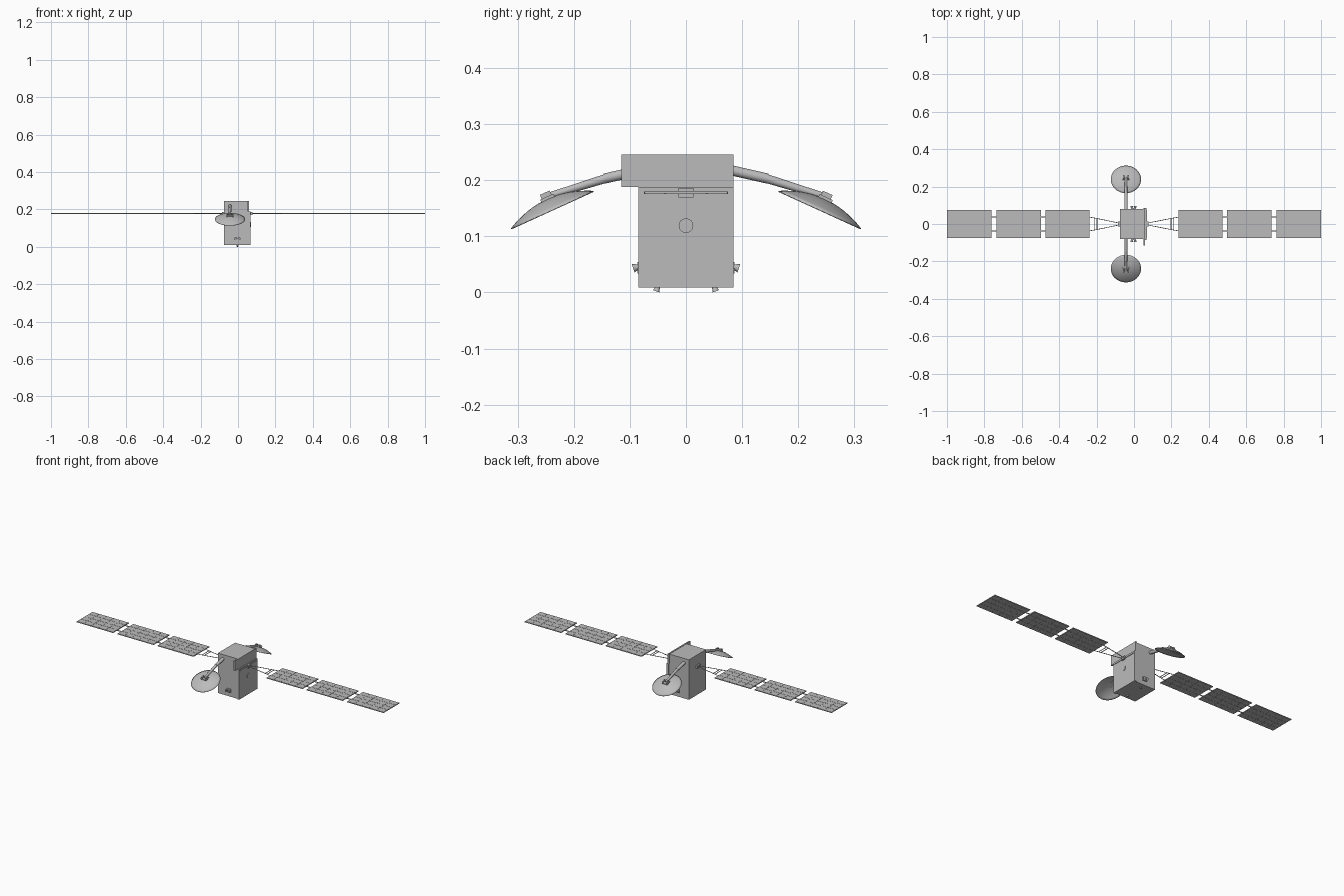
import bpy, bmesh, math
from mathutils import Vector, Matrix

cube = bpy.data.objects.get("Cube")
if cube:
    bpy.data.objects.remove(cube, do_unlink=True)

grey = bpy.data.materials.new("satellite grey")
grey.use_nodes = True
grey.diffuse_color = (0.5, 0.5, 0.5, 1)
grey.node_tree.nodes["Principled BSDF"].inputs["Base Color"].default_value = grey.diffuse_color


def finish(name, bm, smooth=False):
    mesh = bpy.data.meshes.new(name)
    bm.to_mesh(mesh)
    bm.free()
    mesh.materials.append(grey)
    obj = bpy.data.objects.new(name, mesh)
    bpy.context.collection.objects.link(obj)
    if smooth:
        bpy.ops.object.select_all(action='DESELECT')
        obj.select_set(True)
        bpy.context.view_layer.objects.active = obj
        bpy.ops.object.shade_smooth_by_angle(angle=math.radians(35))
    return obj


def add_box(bm, lo, hi):
    lo, hi = Vector(lo), Vector(hi)
    size = hi - lo
    mat = Matrix.Translation((lo + hi) / 2) @ Matrix.Diagonal((abs(size.x), abs(size.y), abs(size.z), 1))
    bmesh.ops.create_cube(bm, size=1, matrix=mat)


def add_rod(bm, a, b, r1, r2=None, sides=16):
    a, b = Vector(a), Vector(b)
    turn = (b - a).to_track_quat('Z', 'Y').to_matrix().to_4x4()
    bmesh.ops.create_cone(bm, cap_ends=True, segments=sides, radius1=r1, radius2=r1 if r2 is None else r2,
                          depth=(b - a).length, matrix=Matrix.Translation((a + b) / 2) @ turn)


def box(name, lo, hi):
    bm = bmesh.new()
    add_box(bm, lo, hi)
    return finish(name, bm)


def rod(name, a, b, r1, r2=None, sides=16):
    bm = bmesh.new()
    add_rod(bm, a, b, r1, r2, sides)
    return finish(name, bm, True)


# Main bus with its overhanging upper plate and lower side panel
box("bus_body", (-0.075, -0.08, 0.008), (0.055, 0.08, 0.243))
box("upper_side_plate", (0.052, -0.115, 0.187), (0.06, 0.085, 0.245))
box("lower_side_panel", (0.054, -0.085, 0.008), (0.067, 0.085, 0.187))
box("side_rail", (0.066, -0.075, 0.174), (0.07, 0.075, 0.179))
rod("side_port", (0.06, 0, 0.118), (0.07, 0, 0.118), 0.013, sides=24)

WING_Z = 0.177
PANELS = ((0.238, 0.472), (0.498, 0.734), (0.762, 1.0))
HALF = 0.074

for side, word in ((1, "left"), (-1, "right")):
    root = 0.066 if side > 0 else 0.074
    # Wing hinge and tapered yoke
    box(word + "_wing_hinge", (side * root, -0.013, 0.168), (side * (root + 0.011), 0.013, 0.185))
    bm = bmesh.new()
    for s in (-1, 1):
        add_rod(bm, (side * root, s * 0.004, WING_Z), (side * 0.21, s * 0.032, WING_Z), 0.002, sides=6)
        add_rod(bm, (side * 0.21, s * 0.032, WING_Z), (side * 0.24, s * 0.037, WING_Z), 0.002, sides=6)
    for x, y in ((0.198, 0.03), (0.212, 0.032)):
        add_rod(bm, (side * x, -y, WING_Z), (side * x, y, WING_Z), 0.002, sides=6)
    # Links between panels
    for (_, a), (b, _) in zip(PANELS, PANELS[1:]):
        for s in (-1, 1):
            add_box(bm, (side * (a - 0.005), s * 0.037 - 0.002, WING_Z - 0.002),
                    (side * (b + 0.005), s * 0.037 + 0.002, WING_Z + 0.002))
    finish(word + "_wing_yoke", bm)

    # Solar panels with thin cell plates on both faces
    for n, (a, b) in enumerate(PANELS, 1):
        bm = bmesh.new()
        add_box(bm, (side * a, -HALF, WING_Z - 0.002), (side * b, HALF, WING_Z + 0.002))
        cols, rows, gap = 5, 4, 0.0015
        dx, dy = (b - a) / cols, 2 * HALF / rows
        for i in range(cols):
            for j in range(rows):
                add_box(bm, (side * (a + i * dx + gap), -HALF + j * dy + gap, WING_Z - 0.0028),
                        (side * (a + (i + 1) * dx - gap), -HALF + (j + 1) * dy - gap, WING_Z + 0.0028))
        finish(f"{word}_solar_panel_{n}", bm)

DISH_X, DISH_R, DEPTH = -0.043, 0.081, 0.021
TILT = math.radians(24.5)

for side, word in ((1, "back"), (-1, "front")):
    # Dish arm: root sleeve, then a slimmer tapering boom
    rod(word + "_arm_sleeve", (DISH_X, side * 0.07, 0.219), (DISH_X, side * 0.145, 0.202), 0.009)
    rod(word + "_arm_boom", (DISH_X, side * 0.14, 0.203), (DISH_X, side * 0.25, 0.169), 0.008, 0.006)

    # Domed reflector with the hollow side facing down and inward
    place = Matrix.Translation((DISH_X, side * 0.2385, 0.1465)) @ Matrix.Rotation(-side * TILT, 4, 'X')
    bm = bmesh.new()
    rings = 8
    profile = [bm.verts.new((DISH_R * k / rings, 0, DEPTH * (1 - (k / rings) ** 2))) for k in range(rings + 1)]
    edges = [bm.edges.new(pair) for pair in zip(profile, profile[1:])]
    bmesh.ops.spin(bm, geom=profile + edges, cent=(0, 0, 0), axis=(0, 0, 1), angle=math.tau, steps=40)
    bmesh.ops.remove_doubles(bm, verts=bm.verts, dist=0.0001)
    bmesh.ops.recalc_face_normals(bm, faces=bm.faces)
    if sum(f.normal.z for f in bm.faces) < 0:
        bmesh.ops.reverse_faces(bm, faces=bm.faces)
    bm.transform(place)
    dish = finish(word + "_dish", bm, True)
    shell = dish.modifiers.new("thickness", 'SOLIDIFY')
    shell.thickness = 0.002

    # Bracket joining boom and reflector
    bm = bmesh.new()
    add_box(bm, (-0.018, -0.012, DEPTH - 0.003), (0.018, 0.014, DEPTH + 0.004))
    for s in (-1, 1):
        add_box(bm, (s * 0.009, -0.009, DEPTH), (s * 0.015, 0.01, DEPTH + 0.012))
    bm.transform(place)
    finish(word + "_dish_bracket", bm)

    # Side and belly thrusters
    box(word + "_thruster_mount", (-0.015, side * 0.078, 0.033), (0.01, side * 0.086, 0.053))
    for s in (-1, 1):
        x = -0.003 + s * 0.009
        rod(f"{word}_thruster_{'a' if s < 0 else 'b'}", (x, side * 0.082, 0.046),
            (x, side * 0.094, 0.042), 0.003, 0.008)
    rod(word + "_belly_thruster", (-0.003, side * 0.049, 0.012), (-0.003, side * 0.053, 0.001), 0.003, 0.006)

# Rest everything exactly on the ground plane
bpy.context.view_layer.update()
low = min((o.matrix_world @ v.co).z for o in bpy.data.objects if o.type == 'MESH' for v in o.data.vertices)
for o in bpy.data.objects:
    if o.type == 'MESH':
        o.location.z -= low
